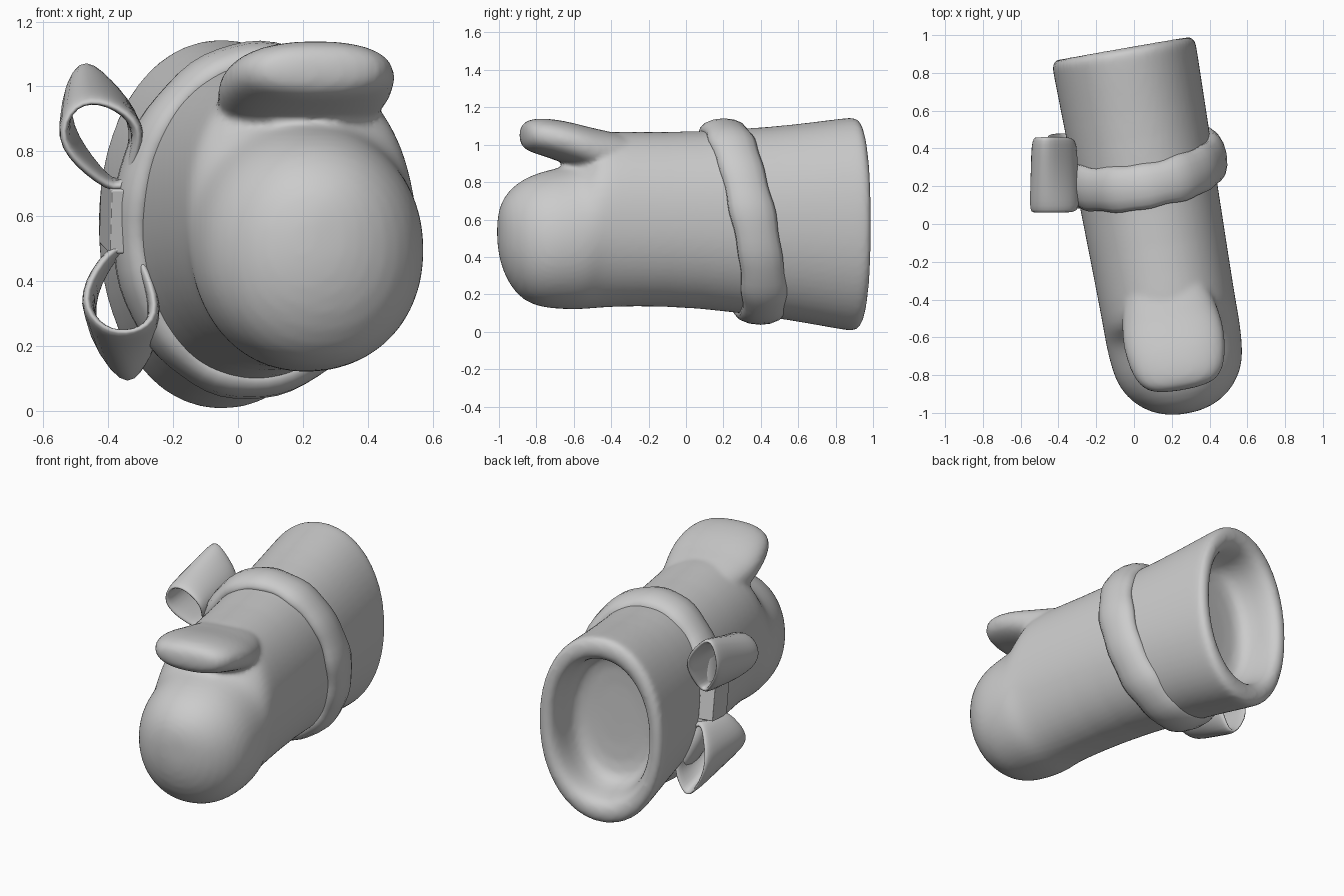
import bpy, math
from mathutils import Vector

if "Cube" in bpy.data.objects:
    bpy.data.objects.remove(bpy.data.objects["Cube"])

CUFF = Vector((-0.06, 0.935, 0))          # centre of the cuff opening
AXIS = Vector((0.173, -0.985, 0))         # cuff -> finger tip
SIDE = Vector((0.985, 0.173, 0))
UP = Vector((0, 0, 1))


def make(name, verts, faces):
    me = bpy.data.meshes.new(name)
    me.from_pydata(verts, [], faces)
    me.update()
    ob = bpy.data.objects.new(name, me)
    bpy.context.collection.objects.link(ob)
    for p in me.polygons:
        p.use_smooth = True
    return ob


def grid_faces(rows, n, closed_rows=False):
    faces = []
    for i in range(rows if closed_rows else rows - 1):
        j = (i + 1) % rows
        for k in range(n):
            m = (k + 1) % n
            faces.append((i * n + k, i * n + m, j * n + m, j * n + k))
    return faces


def spow(v, e):
    return math.copysign(abs(v) ** e, v)


def loft(rings, n=32, power=2.1):
    """Rings of (distance along axis, z low, z high, half width), capped."""
    verts = []
    for t, lo, hi, hw in rings:
        for k in range(n):
            a = 2 * math.pi * k / n
            u = hw * spow(math.cos(a), 2 / power)
            z = (lo + hi) / 2 + (hi - lo) / 2 * spow(math.sin(a), 2 / power)
            verts.append(CUFF + AXIS * t + SIDE * u + UP * z)
    faces = grid_faces(len(rings), n)
    last = (len(rings) - 1) * n
    faces += [tuple(reversed(range(n))), tuple(range(last, last + n))]
    return verts, faces


# Hand part, starting at the floor inside the cuff and running over the rim
hand = [(.26, .54, .60, .03), (.26, .25, .92, .21), (.22, .17, .98, .27), (.08, .155, .995, .28),
        (.02, .13, 1.02, .30), (0, .08, 1.07, .335), (.008, .03, 1.12, .37), (.03, 0, 1.15, .387),
        (.07, .003, 1.147, .387), (.25, .035, 1.125, .383), (.45, .07, 1.10, .379),
        (.9, .13, 1.07, .369), (1.25, .135, 1.07, .362), (1.40, .128, 1.075, .36),
        (1.47, .122, 1.04, .36), (1.53, .118, .92, .36), (1.6, .118, .885, .357),
        (1.7, .125, .865, .348), (1.78, .142, .84, .325), (1.86, .19, .80, .275),
        (1.93, .30, .73, .19), (1.962, .42, .65, .09), (1.967, .5, .58, .03)]
# Thumb flap above the slot
thumb = [(1.2, .84, 1.04, .20), (1.4, .82, 1.075, .25), (1.52, .87, 1.105, .272),
         (1.62, .905, 1.13, .268), (1.72, .94, 1.142, .25), (1.79, .96, 1.138, .215),
         (1.83, .985, 1.115, .16), (1.842, 1.03, 1.07, .05)]
v1, f1 = loft(hand)
v2, f2 = loft(thumb, power=2.3)
f2 = [tuple(i + len(v1) for i in f) for f in f2]
mitten = make("mitten", v1 + v2, f1 + f2)
sub = mitten.modifiers.new("round", 'SUBSURF')
sub.levels = sub.render_levels = 1
rem = mitten.modifiers.new("fuse", 'REMESH')
rem.mode = 'VOXEL'
rem.voxel_size = 0.016
rem.use_smooth_shade = True
smo = mitten.modifiers.new("soften", 'SMOOTH')
smo.factor = 0.5
smo.iterations = 5

# Padded band, tilted around the cuff, slightly rumpled
verts, N, M = [], 64, 14
for i in range(N):
    a = 2 * math.pi * i / N
    c, s = math.cos(a), math.sin(a)
    out = (SIDE * c * .49 + UP * s * .385).normalized()
    mid = CUFF + AXIS * (.645 + .1 * s) + SIDE * .383 * c + UP * (.588 + .492 * s)
    puff = 1 + .03 * math.sin(13 * a) + .025 * math.sin(7 * a + 1)
    for k in range(M):
        b = 2 * math.pi * k / M
        verts.append(mid + out * (.06 * math.cos(b) * puff) + AXIS * (.122 * math.sin(b) * puff))
make("band", verts, grid_faces(N, M, True))


def bow_loop(name, front, back, y_mid, y_half):
    """Ribbon loop between a front and a back outline, pinched at the knot."""
    n = len(front)
    knot = Vector(front[0])
    far = max((Vector(p) - knot).length for p in front)
    rows = 4
    verts = []
    for r in range(rows):
        f = r / (rows - 1)
        for p, q in zip(front, back):
            xz = Vector(p).lerp(Vector(q), f)
            d = (Vector(p) - knot).length / far
            w = y_half * (.4 + .6 * min(1, d * 1.6))
            verts.append((xz.x, y_mid + w * (2 * f - 1), xz.y))
    ob = make(name, verts, grid_faces(rows, n))
    sol = ob.modifiers.new("cloth", 'SOLIDIFY')
    sol.thickness = 0.04
    sol.offset = 0
    sub = ob.modifiers.new("round", 'SUBSURF')
    sub.levels = sub.render_levels = 2


# Bow on the left side: outlines are (x, z)
bow_loop("bow_upper_loop",
         [(-.35, .66), (-.46, .73), (-.56, .83), (-.51, .95), (-.40, .955), (-.29, .88), (-.32, .78)],
         [(-.36, .67), (-.46, .77), (-.55, .92), (-.49, 1.11), (-.40, 1.02), (-.31, .90), (-.33, .78)],
         .26, .205)
bow_loop("bow_lower_loop",
         [(-.34, .53), (-.42, .47), (-.49, .34), (-.42, .25), (-.32, .24), (-.24, .29), (-.28, .43)],
         [(-.35, .52), (-.42, .43), (-.48, .28), (-.35, .05), (-.29, .14), (-.25, .24), (-.29, .42)],
         .28, .205)

# Knot joining the two loops
bpy.ops.mesh.primitive_cube_add(size=1, location=(-.365, .25, .6))
knot = bpy.context.object
knot.name = "bow_knot"
knot.scale = (.09, .19, .2)
knot.rotation_euler = (.18, 0, math.radians(10))
bev = knot.modifiers.new("round", 'BEVEL')
bev.width = .03
bev.segments = 3
bpy.ops.object.shade_smooth_by_angle(angle=math.radians(50))
